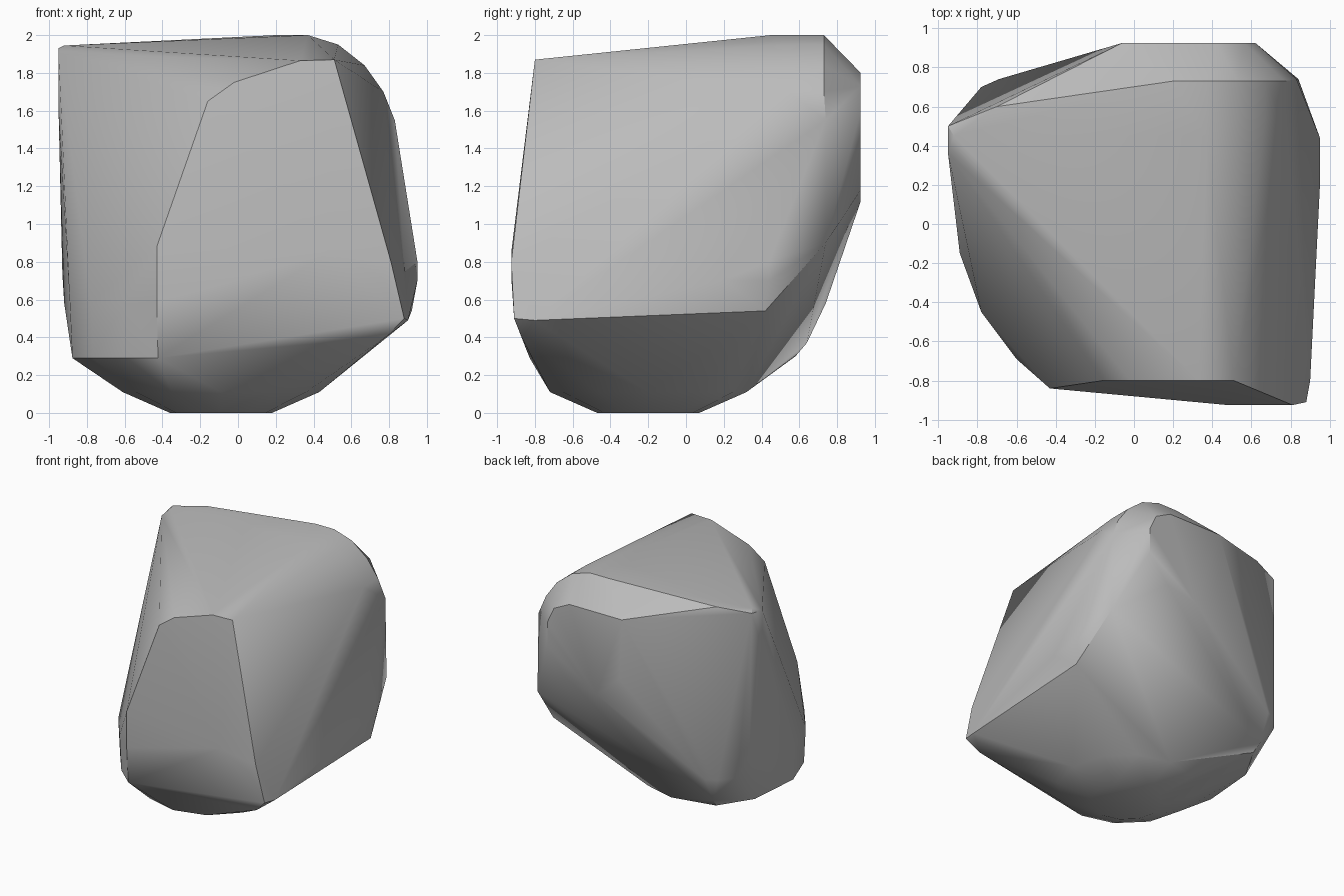
import bpy, bmesh
from math import cos, sin, tau, radians

default_cube = bpy.data.objects.get("Cube")
if default_cube:
    bpy.data.objects.remove(default_cube, do_unlink=True)


def make_material(name, red, green, blue):
    colour = (red, green, blue, 1)
    material = bpy.data.materials.new(name)
    material.use_nodes = True
    material.diffuse_color = colour
    shader = next(n for n in material.node_tree.nodes if n.type == "BSDF_PRINCIPLED")
    shader.inputs["Base Color"].default_value = colour
    return material


def level(height, outline):
    """Corners that share one height."""
    return [(x, y, height) for x, y in outline]


def depth(y, outline):
    """Corners that share one upright plane facing front or back."""
    return [(x, y, height) for x, height in outline]


def ring(radius, height, sides=12):
    """Rounded underside, worn around an off-centre resting point."""
    angles = [tau * step / sides for step in range(sides)]
    return [(-.09 + radius * cos(a), -.2 + radius * sin(a), height) for a in angles]


def hull_object(name, corners, material):
    """Wrap the chiselled corners in one tight convex skin."""
    shell = bmesh.new()
    for corner in corners:
        shell.verts.new(corner)
    result = bmesh.ops.convex_hull(shell, input=shell.verts[:])
    unused = {g for g in result["geom_interior"] + result["geom_unused"]
              if isinstance(g, bmesh.types.BMVert)}
    bmesh.ops.delete(shell, geom=list(unused), context="VERTS")
    bmesh.ops.recalc_face_normals(shell, faces=shell.faces[:])
    mesh = bpy.data.meshes.new(name)
    shell.to_mesh(mesh)
    shell.free()
    mesh.materials.append(material)
    rock = bpy.data.objects.new(name, mesh)
    bpy.context.collection.objects.link(rock)
    return rock


# Rounded base that the boulder rests on
underside = ring(.27, 0) + ring(.52, .11)

# Upright worn side on the right, with its lower and upper rims
worn_side = [(-.43, -.84), (-.6, -.69), (-.78, -.45), (-.89, -.15)]
lower_rim = level(.29, [(x * .985, y * .985) for x, y in worn_side])
upper_rim = level(.58, worn_side + [(-.92, .35)]) + [(-.43, -.84, .88)]

# Broad front face, from its top edge to its bottom corner
front_top = depth(-.8, [(.51, 1.87), (.33, 1.865), (-.02, 1.75), (-.16, 1.65)])
front_belly = depth(-.925, [(.48, .85), (.76, .72), (.81, .8)])
front_foot = [(.88, -.91, .5), (.9, -.8, .49), (.78, -.87, .4)]

# Sharp peak over the back right corner and the chipped edge below it
peak = [(-.95, .5, 1.93), (-.92, .45, 1.945), (-.95, .36, 1.9), (-.7, .6, 1.955),
        (-.95, .36, 1.6)]
back_foot = level(.58, [(-.69, .74), (-.78, .7), (-.88, .58)])
back_chip = [(-.93, .5, .74), (-.7, .64, .37), (-.68, .58, .3), (-.84, .3, .29)]

# Flat patch at the back with an arched top
back_patch = depth(.925, [(-.06, 1.8), (.42, 1.8), (.56, 1.73), (.62, 1.6),
                          (.62, 1.4), (.45, 1.18), (.17, 1.12), (-.04, 1.3)])

# Rounded shoulder between crown and left side
crown = level(2, [(.2, .73), (.37, .73), (.37, .45)])
shoulder = [(x, y, z) for x, z in [(.53, 1.95), (.67, 1.84), (.77, 1.7)]
            for y in (.54, .73)]
left_side = [(.83, .74, 1.55), (.84, .74, .9), (.95, .44, .8), (.95, .44, .7),
             (.95, .2, .7), (.92, .42, .54)]

stone = make_material("stone_grey", .5, .5, .5)
boulder = hull_object(
    "boulder",
    underside + lower_rim + upper_rim + front_top + front_belly + front_foot
    + peak + back_foot + back_chip + back_patch + crown + shoulder + left_side,
    stone)

# Soft shading across the worn areas, crisp on the chiselled edges
bpy.ops.object.select_all(action="DESELECT")
boulder.select_set(True)
bpy.context.view_layer.objects.active = boulder
bpy.ops.object.shade_smooth_by_angle(angle=radians(30))
